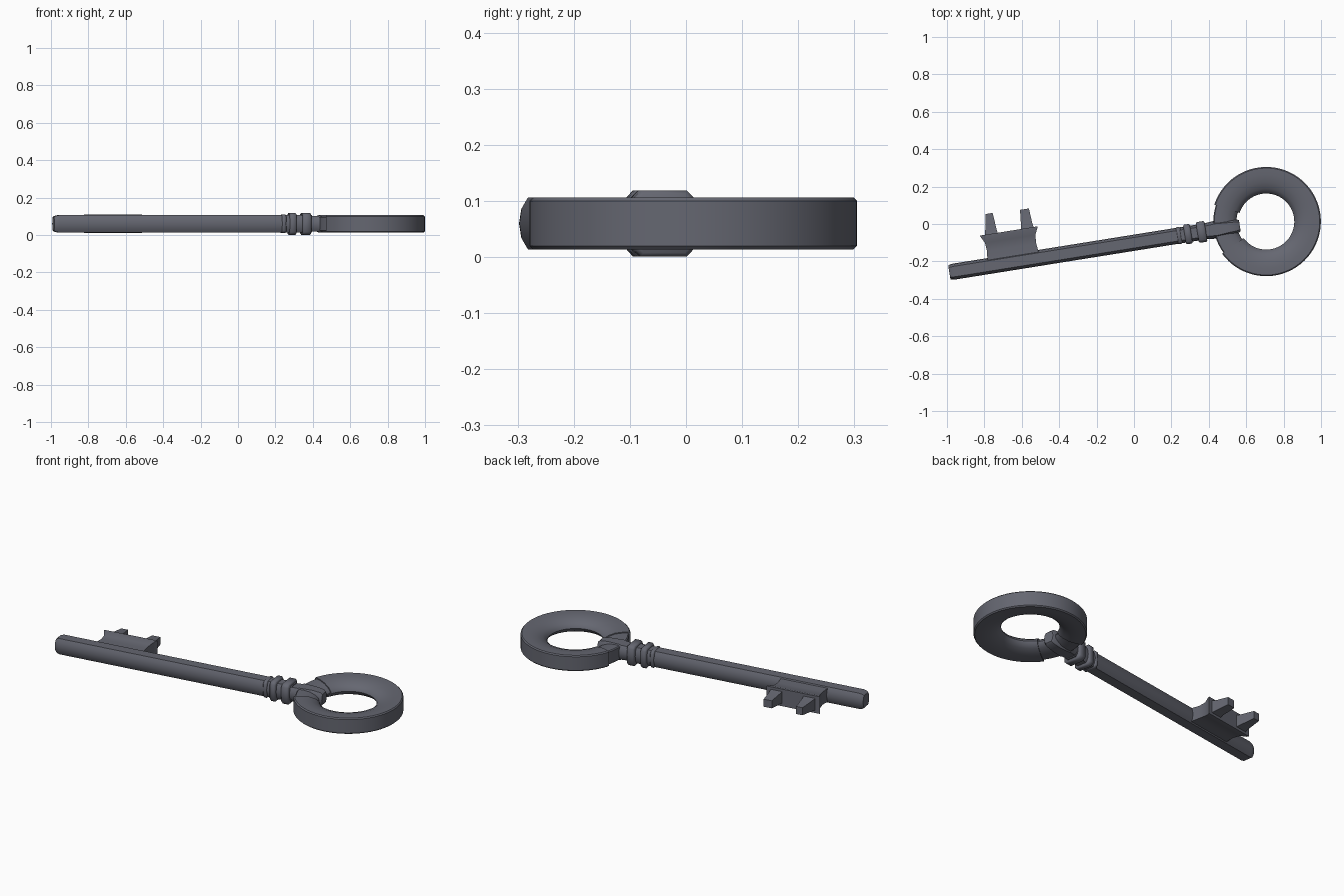
import bpy, math
from math import sin, cos, pi, radians
from mathutils import Vector
import bmesh

if "Cube" in bpy.data.objects:
    bpy.data.objects.remove(bpy.data.objects["Cube"])

ANG = radians(9.1)                 # tilt of the key's axis
CX, CY, CZ = 0.707, 0.013, 0.06    # centre of the ring handle

mat = bpy.data.materials.new("dark iron")
mat.diffuse_color = (0.13, 0.135, 0.165, 1)
mat.use_nodes = True
mat.node_tree.nodes["Principled BSDF"].inputs["Base Color"].default_value = mat.diffuse_color


def place(s, t, z):
    """s: distance from ring centre along the shaft, t: sideways toward the bit."""
    return Vector((CX - s * cos(ANG) - t * sin(ANG),
                   CY - s * sin(ANG) + t * cos(ANG), CZ + z))


def loft(name, rings, closed=False, angle=35):
    """Skin a list of equal-length point loops given in key coordinates."""
    bm = bmesh.new()
    vs = [[bm.verts.new(place(*p)) for p in r] for r in rings]
    n = len(vs[0])
    pairs = list(zip(vs, vs[1:])) + ([(vs[-1], vs[0])] if closed else [])
    for a, b in pairs:
        for i in range(n):
            j = (i + 1) % n
            bm.faces.new((a[i], a[j], b[j], b[i]))
    if not closed:
        bm.faces.new(vs[0])
        bm.faces.new(vs[-1])
    bmesh.ops.recalc_face_normals(bm, faces=bm.faces)
    for f in bm.faces:
        f.smooth = True
    me = bpy.data.meshes.new(name)
    bm.to_mesh(me)
    bm.free()
    me.set_sharp_from_angle(angle=radians(angle))
    me.materials.append(mat)
    ob = bpy.data.objects.new(name, me)
    bpy.context.collection.objects.link(ob)
    return ob


def along(name, shape, sections, angle=35):
    """Loft a unit cross-section along the shaft; sections are (s, half t, half z)."""
    return loft(name, [[(s, x * ht, y * hz) for x, y in shape]
                       for s, ht, hz in sections], angle=angle)


def sweep(name, profile, a0, a1, steps):
    """Sweep an (r, z) profile about the ring centre; angles from the shaft axis."""
    rings = []
    for i in range(steps + 1):
        a = radians(a0 + (a1 - a0) * i / steps)
        rings.append([(r * cos(a), r * sin(a), z) for r, z in profile])
    return loft(name, rings)


def across(name, sections):
    """Loft rectangles outward from the shaft; sections are (t, s0, s1, half z)."""
    return loft(name, [[(s0, t, -h), (s1, t, -h), (s1, t, h), (s0, t, h)]
                       for t, s0, s1, h in sections], angle=25)


# Cross-sections: shaft with bulging sides, collar nearly square
quarter = [(1, 0), (0.9, 0.6), (0.65, 1)]
shaft_shape = quarter + [(-x, y) for x, y in quarter[::-1]] + [(-x, -y) for x, y in quarter[1:]] \
    + [(x, -y) for x, y in quarter[:0:-1]]
collar_shape = [(1, 0.75), (0.75, 1), (-0.75, 1), (-1, 0.75),
                (-1, -0.75), (-0.75, -1), (0.75, -1), (1, -0.75)]

# Ring handle: flat outer wall, rounded inner side, open where it meets the shaft
half = [(0.292, 0.040), (0.286, 0.046), (0.25, 0.046), (0.21, 0.041),
        (0.175, 0.028), (0.156, 0.013)]
prof = half + [(0.15, 0)] + [(r, -z) for r, z in half[::-1]]
sweep("ring_handle", prof, 27, 333, 56)

# Slightly thinner joint between the ring ends
joint = [(0.222 + (r - 0.222) * 0.87, z * 0.87) for r, z in prof]
sweep("ring_joint", joint, -28, 28, 10)

# Neck gripping the joint
along("neck", shaft_shape, [(0.143, 0.030, 0.030), (0.155, 0.036, 0.040),
                            (0.20, 0.040, 0.046), (0.275, 0.049, 0.046),
                            (0.285, 0.047, 0.042), (0.34, 0.042, 0.040)])

# Shaft with a blunt bevelled tip
along("shaft", shaft_shape, [(0.32, 0.043, 0.046), (1.69, 0.043, 0.046),
                             (1.708, 0.041, 0.042), (1.716, 0.037, 0.036)])

# Collars around the shaft
for k, (s, w, ht, hz) in enumerate([(0.350, 0.023, 0.056, 0.0585),
                                    (0.424, 0.018, 0.053, 0.0585),
                                    (0.472, 0.012, 0.046, 0.049)]):
    b = 0.006
    along(f"collar_{k + 1}", collar_shape,
          [(s - w, ht - b, hz - b), (s - w + b, ht, hz),
           (s + w - b, ht, hz), (s + w, ht - b, hz - b)], angle=50)

# Bit plate flaring at its outer end
across("bit_plate", [(0.02, 1.226, 1.506, 0.040), (0.08, 1.233, 1.499, 0.037),
                     (0.125, 1.230, 1.503, 0.040), (0.155, 1.216, 1.518, 0.050),
                     (0.168, 1.210, 1.524, 0.050)])

# Two tapered teeth
across("tooth_outer", [(0.15, 1.424, 1.502, 0.040), (0.185, 1.430, 1.492, 0.031),
                       (0.277, 1.437, 1.475, 0.022)])
across("tooth_inner", [(0.15, 1.230, 1.304, 0.040), (0.185, 1.236, 1.298, 0.031),
                       (0.270, 1.242, 1.290, 0.022)])
